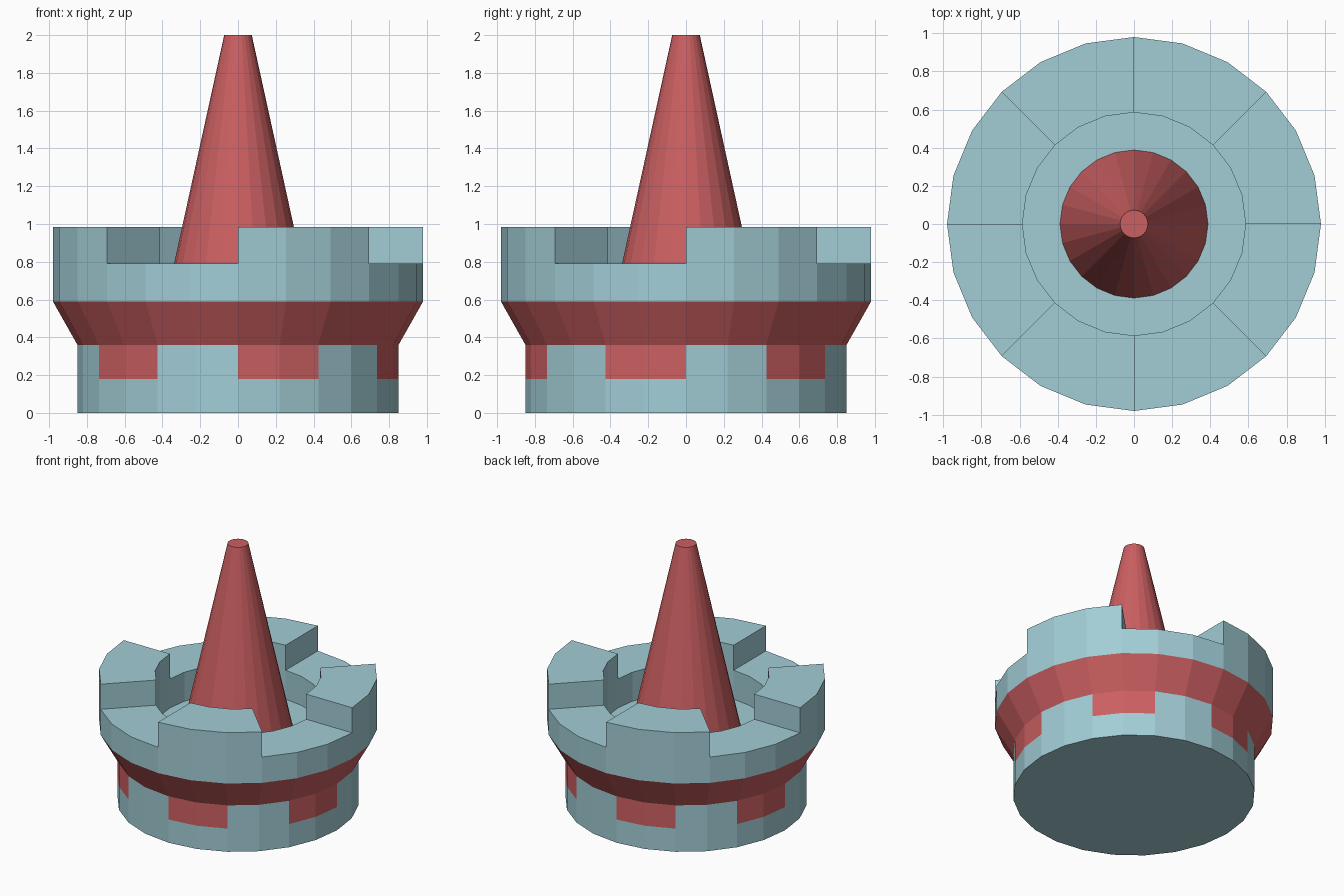
import bpy, bmesh
from math import sin, cos, radians

if "Cube" in bpy.data.objects:
    bpy.data.objects.remove(bpy.data.objects["Cube"])

STEP = 15  # 24-sided tower


def material(name, rgb):
    m = bpy.data.materials.new(name)
    m.diffuse_color = (*rgb, 1)
    m.use_nodes = True
    m.node_tree.nodes["Principled BSDF"].inputs["Base Color"].default_value = m.diffuse_color
    return m


STONE = material("pale_blue_stone", (0.36, 0.61, 0.67))
RED = material("red", (0.60, 0.115, 0.12))


def sweep(name, profile, mat, arcs=((0, 360),), capped=False):
    """Sweep an (r, z) profile, outside upwards then inwards, through arcs."""
    bm = bmesh.new()
    for start, width in arcs:
        rings = [[bm.verts.new((r * cos(radians(a)), r * sin(radians(a)), z))
                  for r, z in profile]
                 for a in range(start, start + width + 1, STEP)]
        for a, b in zip(rings, rings[1:]):
            for i in range(len(profile) - 1):
                bm.faces.new((a[i], b[i], b[i + 1], a[i + 1]))
        if capped:
            bm.faces.new(rings[0])
            bm.faces.new(rings[-1][::-1])
    # Weld shared edges and collapse faces that meet at the axis
    bmesh.ops.remove_doubles(bm, verts=bm.verts[:], dist=1e-5)
    mesh = bpy.data.meshes.new(name)
    bm.to_mesh(mesh)
    bm.free()
    mesh.materials.append(mat)
    ob = bpy.data.objects.new(name, mesh)
    bpy.context.collection.objects.link(ob)
    return ob


# Lower drum, with a band of flush red windows alternating with stone
sweep("drum_base", [(0, 0), (0.85, 0), (0.85, 0.18)], STONE)
band = [(0.85, 0.18), (0.85, 0.36)]
sweep("windows", band, RED, [(a, 30) for a in range(30, 390, 60)])
sweep("window_piers", band, STONE, [(a, 30) for a in range(0, 360, 60)])

# Flared collar
sweep("flared_collar", [(0.85, 0.36), (0.98, 0.59)], RED)

# Parapet: outer wall, inner wall and recessed floor; open tops at the gaps
OUT, IN, FLOOR, LOW, TOP = 0.98, 0.585, 0.565, 0.79, 0.985
sweep("parapet_outer_wall", [(OUT, 0.59), (OUT, LOW)], STONE)
sweep("parapet_inner_wall", [(IN, LOW), (IN, FLOOR), (0.388, FLOOR)], STONE)
sweep("parapet_gaps", [(OUT, LOW), (IN, LOW)], STONE,
      [(a, 45) for a in range(45, 360, 90)])

# Battlements
sweep("battlements", [(OUT, LOW), (OUT, TOP), (IN, TOP), (IN, LOW)], STONE,
      [(a, 45) for a in range(0, 360, 90)], capped=True)

# Spire with a small flat tip
sweep("spire", [(0.388, FLOOR), (0.073, 2), (0, 2)], RED)
